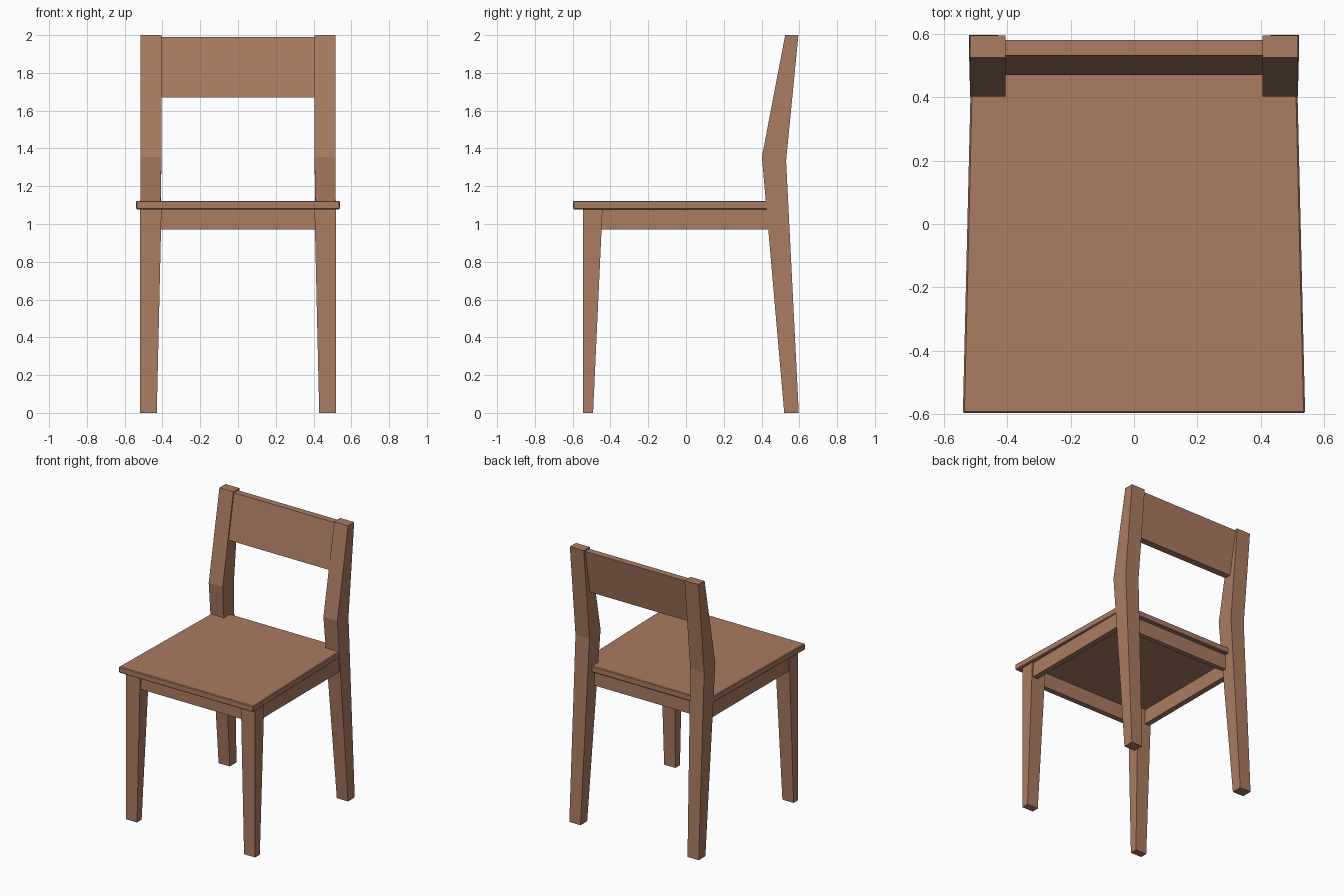
import bpy, bmesh

if "Cube" in bpy.data.objects:
    bpy.data.objects.remove(bpy.data.objects["Cube"])

wood = bpy.data.materials.new("warm brown wood")
wood.diffuse_color = (0.40, 0.20, 0.12, 1)
wood.use_nodes = True
wood.node_tree.nodes["Principled BSDF"].inputs["Base Color"].default_value = wood.diffuse_color


def loft(name, rings, bevel=0):
    """Solid skinned through matching rings of points, capped at both ends."""
    bm = bmesh.new()
    vs = [[bm.verts.new(p) for p in r] for r in rings]
    n = len(vs[0])
    for a, b in zip(vs, vs[1:]):
        for i in range(n):
            j = (i + 1) % n
            bm.faces.new((a[i], a[j], b[j], b[i]))
    bm.faces.new(vs[0][::-1])
    bm.faces.new(vs[-1])
    bmesh.ops.recalc_face_normals(bm, faces=bm.faces)
    if bevel:
        bmesh.ops.bevel(bm, geom=bm.edges[:], offset=bevel, segments=1, affect='EDGES')
    me = bpy.data.meshes.new(name)
    bm.to_mesh(me)
    bm.free()
    me.materials.append(wood)
    ob = bpy.data.objects.new(name, me)
    bpy.context.collection.objects.link(ob)
    return ob


def rect(x0, x1, y0, y1, z, z_back=None):
    zb = z if z_back is None else z_back
    return [(x0, y0, z), (x1, y0, z), (x1, y1, zb), (x0, y1, zb)]


def box(name, x0, x1, y0, y1, z0, z1):
    return loft(name, [rect(x0, x1, y0, y1, z0), rect(x0, x1, y0, y1, z1)])


def mirror_x(ob):
    ob.modifiers.new("mirror", 'MIRROR').use_axis[0] = True


# Seat: slab slightly narrower toward the back
loft("seat", [[(-.54, -.597, z), (.54, -.597, z), (.514, .495, z), (-.514, .495, z)]
              for z in (1.078, 1.123)], bevel=0.005)

# Front legs, tapering on the inner and rear faces
mirror_x(loft("front_legs", [rect(.43, .52, -.545, -.492, 0),
                             rect(.405, .52, -.545, -.442, 1.078)]))

# Back legs with raked back posts
mirror_x(loft("back_legs", [rect(.43, .52, .52, .597, 0),
                            rect(.405, .517, .402, .53, 1.355, 1.335),
                            rect(.405, .517, .525, .595, 2.0)]))

# Aprons under the seat
box("front_apron", -.42, .42, -.535, -.495, .97, 1.079)
box("back_apron", -.42, .42, .43, .465, .97, 1.079)
mirror_x(box("side_aprons", .47, .51, -.46, .46, .97, 1.079))

# Slanted backrest panel
loft("backrest", [rect(-.41, .41, .47, .52, 1.67), rect(-.41, .41, .532, .58, 1.99)])
